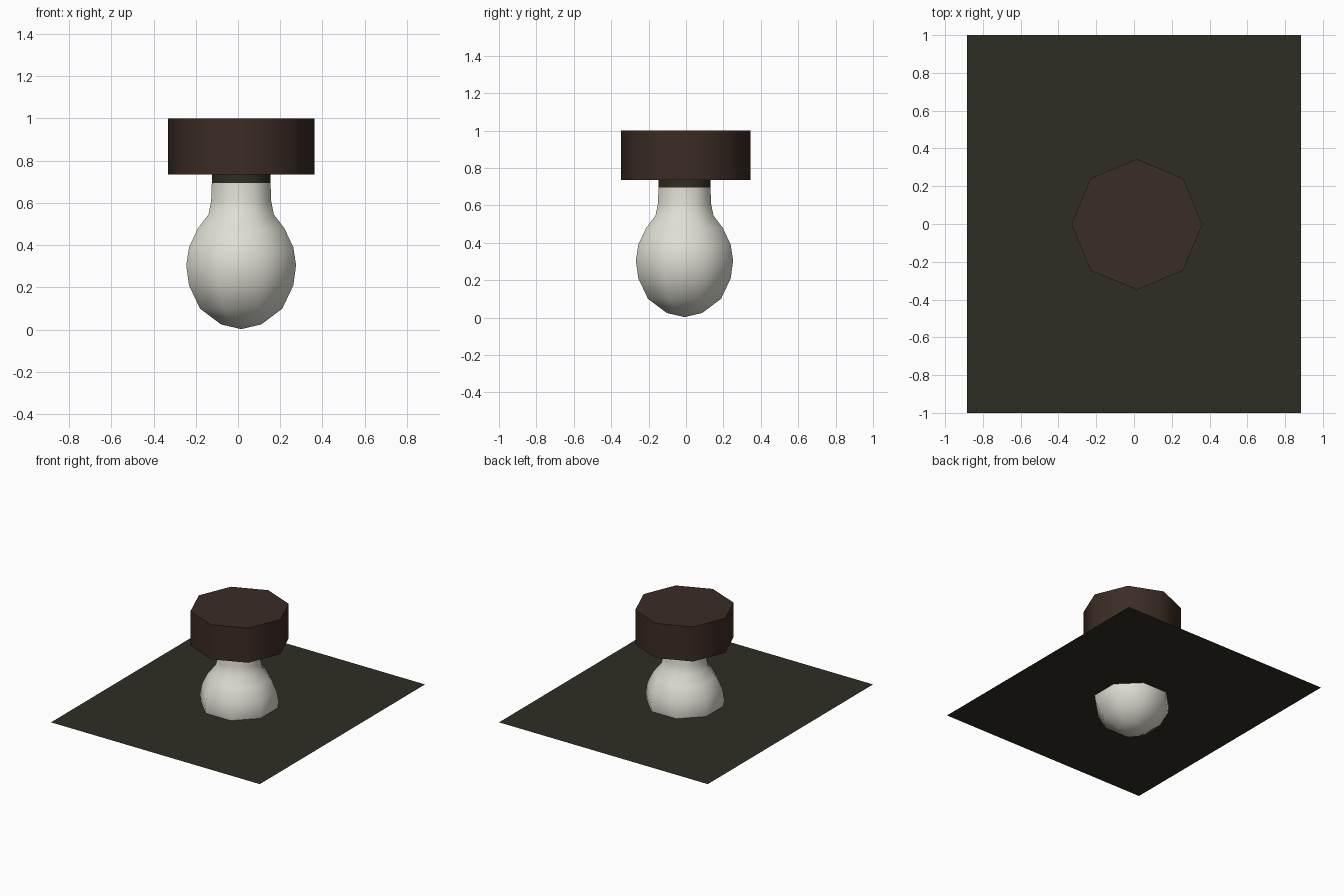
import bpy, bmesh, math

if "Cube" in bpy.data.objects:
    bpy.data.objects.remove(bpy.data.objects["Cube"])

SIDES = 8


def material(name, rgb):
    m = bpy.data.materials.new(name)
    m.diffuse_color = (*rgb, 1)
    m.use_nodes = True
    m.node_tree.nodes["Principled BSDF"].inputs["Base Color"].default_value = m.diffuse_color
    return m


white = material("warm white", (0.74, 0.73, 0.66))
brown = material("dark brown", (0.044, 0.025, 0.018))
green = material("dark olive", (0.028, 0.027, 0.017))


def lathe(name, profile, centre, turn, mat, angle):
    """Revolve (radius, z) points; a zero radius closes to a single point."""
    bm = bmesh.new()
    rings = []
    for r, z in profile:
        n = SIDES if r > 0 else 1
        rings.append([bm.verts.new((centre[0] + r * math.cos(turn + math.tau * i / SIDES),
                                    centre[1] + r * math.sin(turn + math.tau * i / SIDES), z))
                      for i in range(n)])
    for a, b in zip(rings, rings[1:]):
        for i in range(SIDES):
            j = (i + 1) % SIDES
            quad = [a[i % len(a)], a[j % len(a)], b[j % len(b)], b[i % len(b)]]
            bm.faces.new(list(dict.fromkeys(quad)))
    for ring in (rings[0], rings[-1]):
        if len(ring) > 1:
            bm.faces.new(ring)
    bmesh.ops.recalc_face_normals(bm, faces=bm.faces)
    me = bpy.data.meshes.new(name)
    bm.to_mesh(me)
    bm.free()
    me.materials.append(mat)
    ob = bpy.data.objects.new(name, me)
    bpy.context.collection.objects.link(ob)
    bpy.ops.object.select_all(action='DESELECT')
    ob.select_set(True)
    bpy.context.view_layer.objects.active = ob
    bpy.ops.object.shade_smooth_by_angle(angle=math.radians(angle))
    return ob


# Glass bulb and collar have flats facing the axes, so widen to the corners
k = 1 / math.cos(math.pi / SIDES)
centre = (0.015, -0.008)
half = math.pi / SIDES
bulb = [(0, 0.003), (0.095, 0.025), (0.195, 0.10), (0.247, 0.21), (0.26, 0.305),
        (0.247, 0.39), (0.205, 0.48), (0.155, 0.545), (0.142, 0.61), (0.139, 0.695)]
lathe("glass_bulb", [(r * k, z) for r, z in bulb], centre, half, white, 60)
lathe("collar", [(0.139 * k, 0.695), (0.139 * k, 0.735)], centre, half, green, 60)

# Ceiling cap with corners on the axes
lathe("ceiling_cap", [(0.346, 0.735), (0.346, 1.0)], (0.015, -0.002), 0, brown, 60)

# Thin flat sheet around the bulb
bpy.ops.mesh.primitive_plane_add(size=2, location=(0, 0, 0.26))
sheet = bpy.context.object
sheet.name = "flat_sheet"
sheet.scale = (0.885, 1, 1)
sheet.data.materials.append(green)
